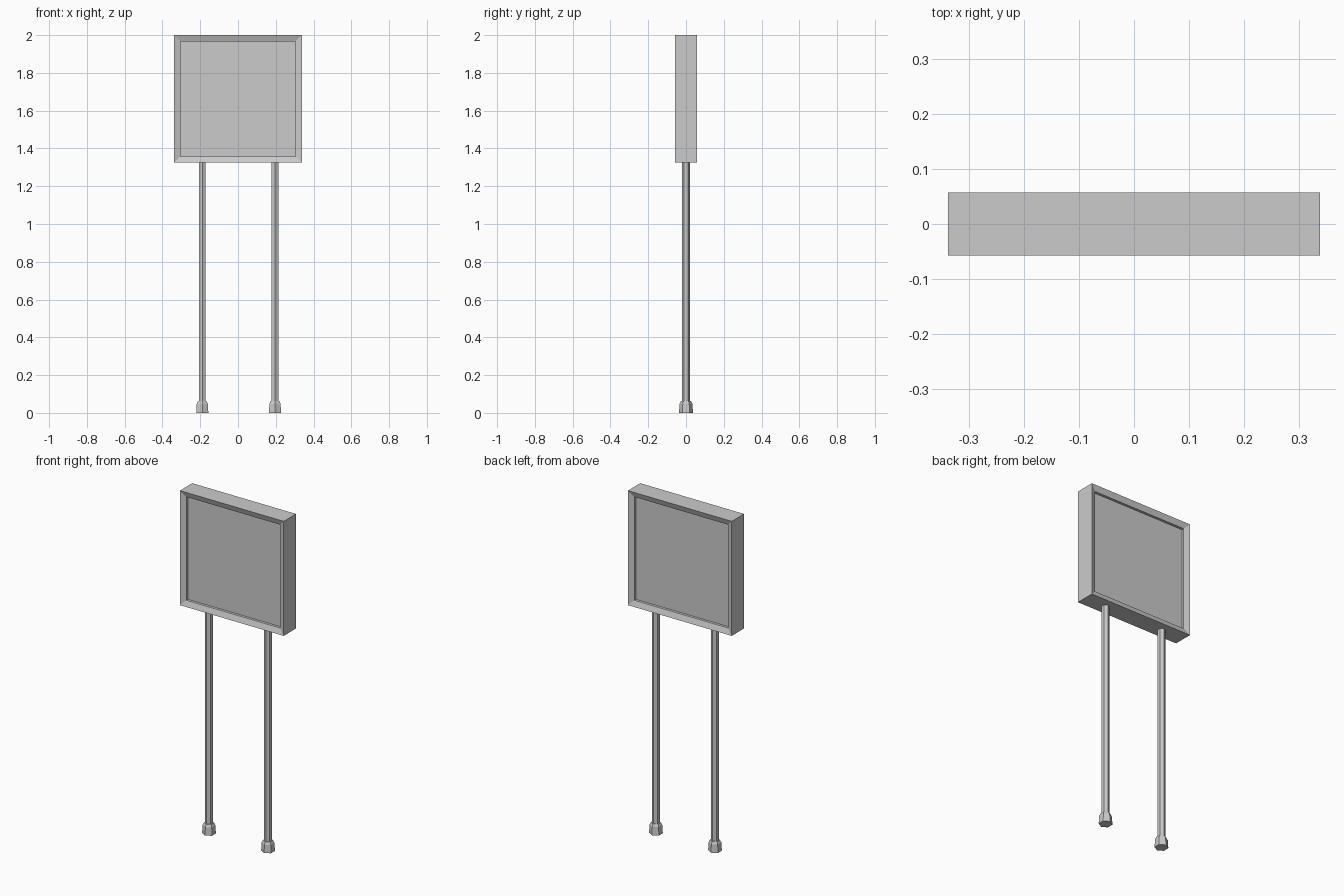
import bpy, bmesh
from math import sin, cos, pi

if "Cube" in bpy.data.objects:
    bpy.data.objects.remove(bpy.data.objects["Cube"])

HX, HY, Z0, Z1 = 0.338, 0.057, 1.325, 2.0


def finish(name, bm):
    bmesh.ops.recalc_face_normals(bm, faces=bm.faces)
    mesh = bpy.data.meshes.new(name)
    bm.to_mesh(mesh)
    bm.free()
    obj = bpy.data.objects.new(name, mesh)
    bpy.context.collection.objects.link(obj)
    return obj


def loft(name, loops):
    """Skin a list of point loops and cap both ends."""
    bm = bmesh.new()
    rings = [[bm.verts.new(p) for p in loop] for loop in loops]
    for a, b in zip(rings, rings[1:]):
        n = len(a)
        for i in range(n):
            j = (i + 1) % n
            bm.faces.new((a[i], a[j], b[j], b[i]))
    bm.faces.new(rings[0])
    bm.faces.new(rings[-1])
    return finish(name, bm)


def rect(inset, y):
    x, lo, hi = HX - inset, Z0 + inset, Z1 - inset
    return [(-x, y, lo), (x, y, lo), (x, y, hi), (-x, y, hi)]


def hexagon(x, r, z):
    return [(x + r * sin(i * pi / 3), r * cos(i * pi / 3), z) for i in range(6)]


# Sign box: bevelled frame stepping down to a recessed panel on both faces
steps = [(0.033, 0.030), (0.033, 0.045), (0.0, HY)]
loops = [rect(i, -y) for i, y in steps] + [rect(i, y) for i, y in reversed(steps)]
loft("sign_box", loops)

# Two hexagonal posts, each with a flared foot
for side, x in (("left", -0.189), ("right", 0.196)):
    loft(side + "_post", [hexagon(x, 0.021, z) for z in (0.03, Z0 + 0.005)])
    foot = [(0.037, 0.0), (0.034, 0.048), (0.027, 0.062)]
    loft(side + "_foot", [hexagon(x, r, z) for r, z in foot])
